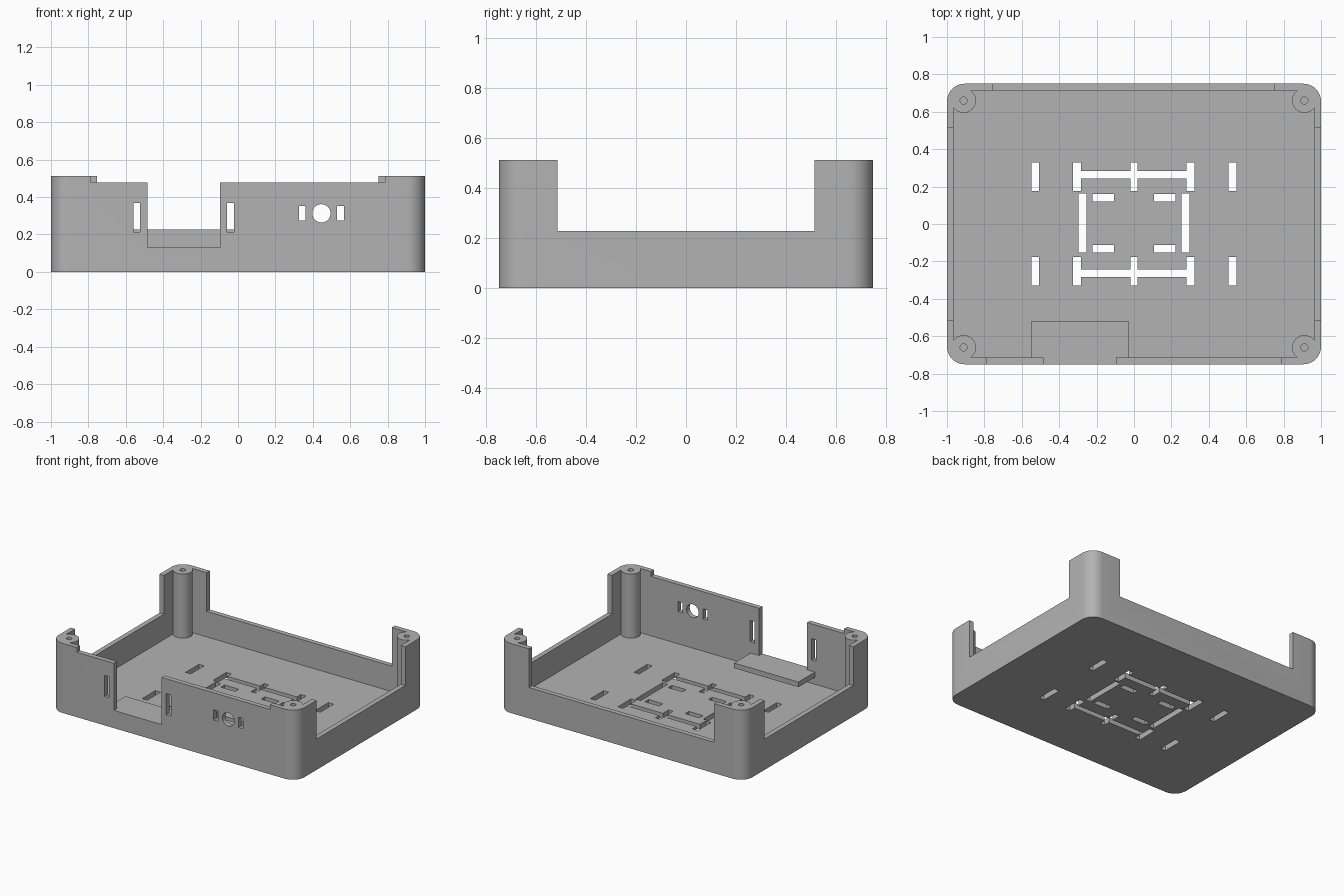
import bpy, bmesh, math

if "Cube" in bpy.data.objects:
    bpy.data.objects.remove(bpy.data.objects["Cube"])

grey = bpy.data.materials.new("plain grey")
grey.diffuse_color = (0.45, 0.45, 0.45, 1)
grey.use_nodes = True
grey.node_tree.nodes["Principled BSDF"].inputs["Base Color"].default_value = grey.diffuse_color

W, D, H = 1.0, 0.75, 0.512      # half width, half depth, height
WALL, FLOOR = 0.036, 0.04
LOW = 0.227                     # height of the low side and back walls


def prism(name, pts, z0, z1):
    """Extrude an XY outline from z0 to z1."""
    bm = bmesh.new()
    f = bm.faces.new([bm.verts.new((x, y, z0)) for x, y in pts])
    top = bmesh.ops.extrude_face_region(bm, geom=[f])["geom"]
    bmesh.ops.translate(bm, vec=(0, 0, z1 - z0),
                        verts=[v for v in top if isinstance(v, bmesh.types.BMVert)])
    bmesh.ops.recalc_face_normals(bm, faces=bm.faces)
    me = bpy.data.meshes.new(name)
    bm.to_mesh(me)
    bm.free()
    me.materials.append(grey)
    ob = bpy.data.objects.new(name, me)
    bpy.context.collection.objects.link(ob)
    return ob


def box(name, x0, x1, y0, y1, z0, z1):
    return prism(name, [(x0, y0), (x1, y0), (x1, y1), (x0, y1)], z0, z1)


def rounded(hx, hy, r, n=10):
    pts = []
    for q, (sx, sy) in enumerate([(1, 1), (-1, 1), (-1, -1), (1, -1)]):
        for i in range(n + 1):
            a = math.pi / 2 * (q + i / n)
            pts.append((sx * (hx - r) + r * math.cos(a), sy * (hy - r) + r * math.sin(a)))
    return pts


def circle(cx, cy, r, n=32):
    return [(cx + r * math.cos(2 * math.pi * i / n),
             cy + r * math.sin(2 * math.pi * i / n)) for i in range(n)]


def combine(target, tool, op):
    m = target.modifiers.new("bool", 'BOOLEAN')
    m.operation, m.solver, m.object = op, 'EXACT', tool
    bpy.context.view_layer.objects.active = target
    bpy.ops.object.modifier_apply(modifier=m.name)
    bpy.data.objects.remove(tool)


def cut(*b):
    combine(case, box("cutter", *b), 'DIFFERENCE')


# Hollow case shell
case = prism("case", rounded(W, D, 0.095), 0, H)
combine(case, prism("cavity", rounded(W - WALL, D - WALL, 0.05), FLOOR, 1), 'DIFFERENCE')

# Corner screw posts with blind holes
for sx in (-1, 1):
    for sy in (-1, 1):
        c = (sx * 0.911, sy * 0.66)
        combine(case, prism("post", circle(*c, 0.066), FLOOR / 2, H), 'UNION')
        combine(case, prism("screw_hole", circle(*c, 0.019, 20), 0.2, 1), 'DIFFERENCE')

# Lowered walls: sides, back, front rim
cut(-1.2, 1.2, -0.516, 0.516, LOW, 1)
cut(-0.755, 0.752, 0.69, 0.9, LOW, 1)
cut(-0.787, 0.785, -0.9, -0.70, 0.477, 1)

# Front display notch and wall slots
cut(-0.485, -0.096, -0.9, -0.70, 0.13, 1)
for x0, x1, z0, z1 in [(-0.56, -0.523, 0.213, 0.368), (-0.059, -0.022, 0.213, 0.368),
                       (0.325, 0.362, 0.276, 0.351), (0.529, 0.566, 0.276, 0.351)]:
    cut(x0, x1, -0.9, -0.69, z0, z1)

# Round port in the front wall
port = prism("port", circle(0, 0, 0.049), -0.1, 0.1)
port.rotation_euler = (math.pi / 2, 0, 0)
port.location = (0.446, -0.74, 0.313)
bpy.context.view_layer.update()
combine(case, port, 'DIFFERENCE')

# Floor vents: two rows of upright slots joined by a cross bar
for s in (-1, 1):
    y = 0.253 * s
    bar = s * 0.263
    cut(-0.29, 0.29, bar - 0.02, bar + 0.02, -0.1, 0.1)
    for x, w in [(-0.528, 0.021), (-0.305, 0.021), (0, 0.018), (0.302, 0.021), (0.526, 0.021)]:
        cut(x - w, x + w, y - 0.077, y + 0.077, -0.1, 0.1)
    # long side slots
    x = 0.276 * s
    cut(x - 0.021, x + 0.021, -0.152, 0.162, -0.1, 0.1)
    # short inner slots
    for y in (-0.132, 0.14):
        x = 0.164 * s
        cut(x - 0.058, x + 0.058, y - 0.021, y + 0.021, -0.1, 0.1)

# Small shelf behind the notch
shelf = box("shelf", -0.55, -0.027, -D + WALL, -0.522, 0.092, 0.13)

# Smooth rounded corners, keep hard edges
for ob in (case, shelf):
    bpy.ops.object.select_all(action='DESELECT')
    ob.select_set(True)
    bpy.context.view_layer.objects.active = ob
    bpy.ops.object.shade_smooth_by_angle(angle=math.radians(30))
